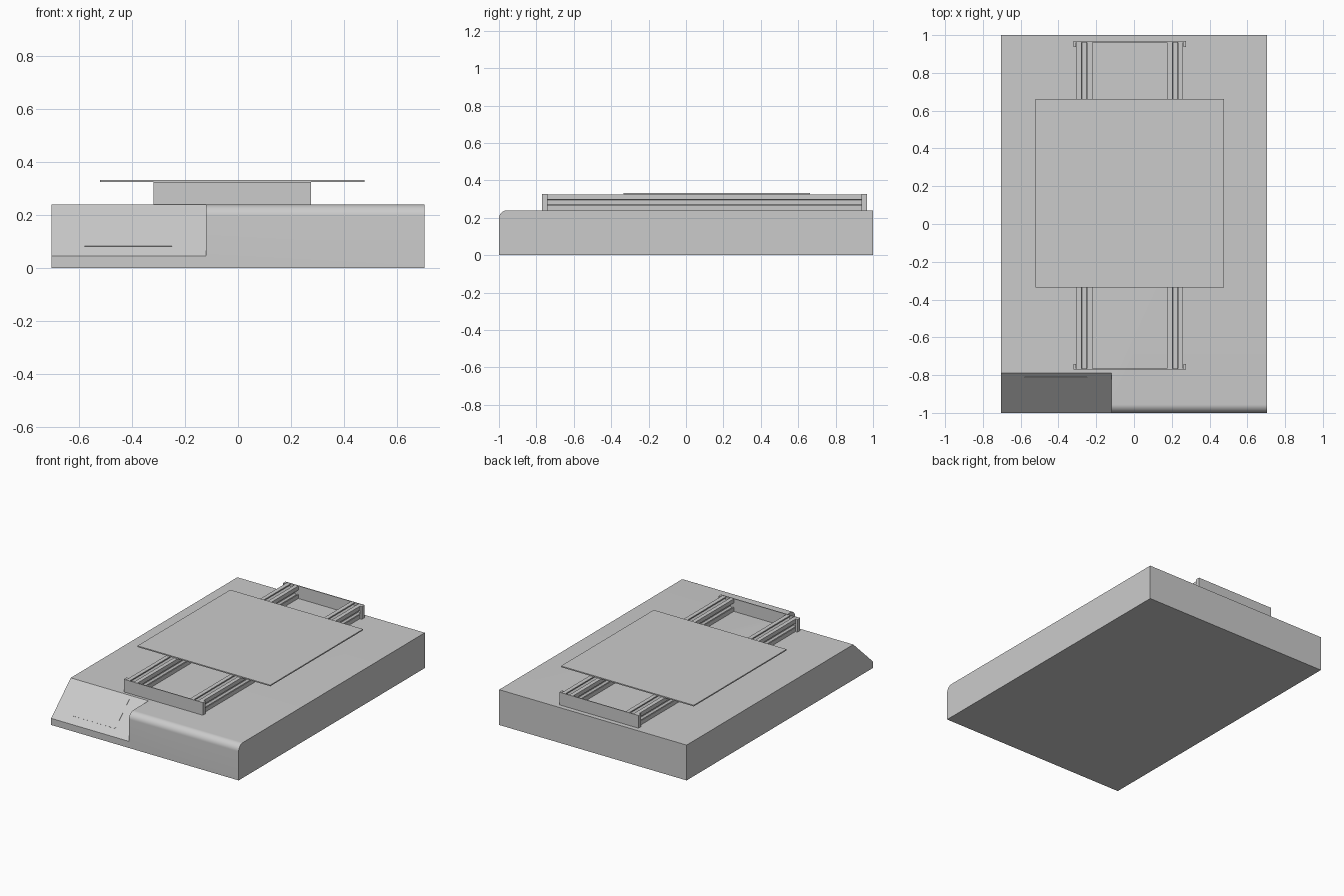
import bpy
import bmesh
from math import cos, sin, radians
from mathutils import Vector

cube = bpy.data.objects.get("Cube")
if cube:
    bpy.data.objects.remove(cube, do_unlink=True)

grey = bpy.data.materials.new("light grey")
grey.use_nodes = True
grey.diffuse_color = (0.6, 0.6, 0.6, 1)
grey.node_tree.nodes["Principled BSDF"].inputs["Base Color"].default_value = (0.6, 0.6, 0.6, 1)


def extrude(name, points, direction):
    """Extrude a closed outline of 3D points along a vector."""
    bm = bmesh.new()
    face = bm.faces.new([bm.verts.new(p) for p in points])
    result = bmesh.ops.extrude_face_region(bm, geom=[face], use_keep_orig=True)
    moved = [v for v in result["geom"] if isinstance(v, bmesh.types.BMVert)]
    bmesh.ops.translate(bm, verts=moved, vec=Vector(direction))
    bmesh.ops.recalc_face_normals(bm, faces=bm.faces)
    mesh = bpy.data.meshes.new(name)
    bm.to_mesh(mesh)
    bm.free()
    mesh.materials.append(grey)
    obj = bpy.data.objects.new(name, mesh)
    bpy.context.collection.objects.link(obj)
    return obj


def box(name, low, high):
    (x0, y0, z0), (x1, y1, z1) = low, high
    return extrude(name, [(x0, y0, z0), (x1, y0, z0), (x1, y1, z0), (x0, y1, z0)], (0, 0, z1 - z0))


# Base slab with a rounded front top edge
HALF_W, TOP, R = 0.705, 0.24, 0.045
profile = [(1, 0), (1, TOP)]
for i in range(13):
    a = radians(90 + 90 * i / 12)
    profile.append((-1 + R + R * cos(a), TOP - R + R * sin(a)))
profile.append((-1, 0))
base = extrude("base", [(-HALF_W, y, z) for y, z in profile], (2 * HALF_W, 0, 0))

# Sloped control console cut into the front right corner
SLOPE = 0.195 / 0.21


def slope_z(y):
    return 0.045 + (y + 1) * SLOPE


cutter = extrude("console_cutter", [(-0.8, -1.1, slope_z(-1.1)), (-0.8, -0.7, slope_z(-0.7)),
                                    (-0.8, -1.1, slope_z(-0.7))], (0.68, 0, 0))
cutter.hide_render = True
cut = base.modifiers.new("console", "BOOLEAN")
cut.operation = "DIFFERENCE"
cut.solver = "EXACT"
cut.object = cutter
bpy.context.view_layer.objects.active = base
base.select_set(True)
bpy.ops.object.modifier_apply(modifier=cut.name)
bpy.data.objects.remove(cutter, do_unlink=True)
bpy.ops.object.shade_smooth_by_angle(angle=radians(20))

# Thin display panel lying on the console slope
corners = [(-0.58, -0.96), (-0.25, -0.96), (-0.25, -0.81), (-0.58, -0.81)]
extrude("display_panel", [(x, y, slope_z(y) - 0.001) for x, y in corners], (0, -0.0014, 0.0015))

# Slotted rails: one side of the cross-section turned four times
MID, H = -0.0225, 0.0425
half_side = [(-H, H), (-0.015, H), (-0.015, 0.035), (-0.025, 0.035), (-0.025, 0.029), (-0.012, 0.016)]
side = half_side + [(-x, z) for x, z in reversed(half_side[1:])]
section = []
for turn in range(4):
    section += side
    side = [(z, -x) for x, z in side]
for name, x in (("right_rail", MID - 0.24), ("left_rail", MID + 0.24)):
    extrude(name, [(x + px, -0.764, TOP + H + pz) for px, pz in section], (0, 1.726, 0))

# End plates with short lips that wrap the rail ends
W, LIP, WALL, SHEET = 0.2975, 0.03, 0.014, 0.006
for name, y, s in (("front_end_plate", -0.77, 1), ("back_end_plate", 0.968, -1)):
    half = [(W, 0), (W, LIP), (W - WALL, LIP), (W - WALL, SHEET)]
    outline = half + [(-x, d) for x, d in reversed(half)]
    extrude(name, [(MID + x, y + s * d, TOP) for x, d in outline], (0, 0, 0.086))

# Flat bed plate resting on the rails
box("bed_plate", (-0.522, -0.335, 0.325), (0.477, 0.662, 0.333))
